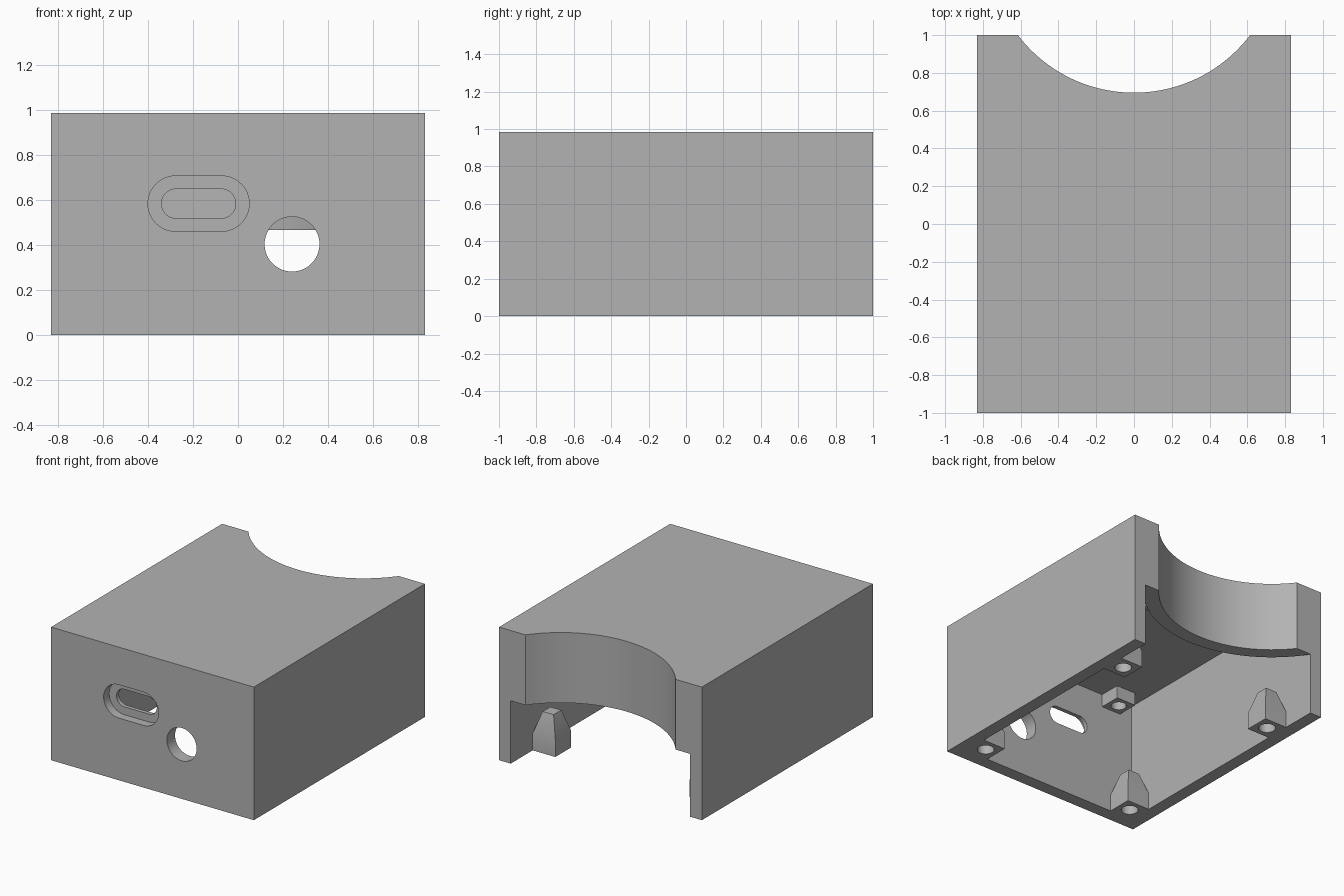
import bpy, bmesh, math
from mathutils import Vector

cube = bpy.data.objects.get("Cube")
if cube:
    bpy.data.objects.remove(cube, do_unlink=True)

W, H, WALL = 0.83, 0.985, 0.095        # half width, height, wall thickness
INX, INY, CEIL = W - WALL, -1 + WALL, H - WALL
ARC_Y, ARC_R, OPEN_Z = 1.467, 0.772, 0.465

grey = bpy.data.materials.new("plain_grey")
grey.use_nodes = True
grey.diffuse_color = (0.45, 0.45, 0.45, 1)
grey.node_tree.nodes["Principled BSDF"].inputs["Base Color"].default_value = grey.diffuse_color


def new_object(name, bm):
    bmesh.ops.recalc_face_normals(bm, faces=bm.faces[:])
    mesh = bpy.data.meshes.new(name)
    bm.to_mesh(mesh)
    bm.free()
    mesh.materials.append(grey)
    obj = bpy.data.objects.new(name, mesh)
    bpy.context.scene.collection.objects.link(obj)
    return obj


def prism(name, points, low, high, axis="z"):
    """Extrude a flat outline along z, or an x/z outline along y."""
    bm = bmesh.new()
    place = (lambda p, d: (p[0], p[1], d)) if axis == "z" else (lambda p, d: (p[0], d, p[1]))
    face = bm.faces.new([bm.verts.new(place(p, low)) for p in points])
    out = bmesh.ops.extrude_face_region(bm, geom=[face])
    verts = [v for v in out["geom"] if isinstance(v, bmesh.types.BMVert)]
    bmesh.ops.translate(bm, verts=verts, vec=Vector(place((0, 0), high - low)))
    return new_object(name, bm)


def rect(x0, x1, y0, y1):
    return [(x0, y0), (x1, y0), (x1, y1), (x0, y1)]


def pill(cx, cy, radius, half=0.0, steps=24):
    """Outline of a circle, or of a slot when half is above zero."""
    pts = []
    for side, start in ((1, -math.pi / 2), (-1, math.pi / 2)):
        for i in range(steps if half == 0 else steps + 1):
            a = start + math.pi * i / steps
            pts.append((cx + side * half + radius * math.cos(a), cy + radius * math.sin(a)))
    return pts


def cut(target, cutter):
    cutter.hide_render = True
    mod = target.modifiers.new("cut", "BOOLEAN")
    mod.operation, mod.solver, mod.object = "DIFFERENCE", "EXACT", cutter
    bpy.context.view_layer.objects.active = target
    bpy.ops.object.modifier_apply(modifier=mod.name)
    bpy.data.objects.remove(cutter, do_unlink=True)


def smooth(obj):
    bpy.ops.object.select_all(action="DESELECT")
    obj.select_set(True)
    bpy.context.view_layer.objects.active = obj
    bpy.ops.object.shade_smooth_by_angle(angle=math.radians(30))


# Housing with a round bite out of the back
housing = prism("housing", rect(-W, W, -1, 1), 0, H)
cut(housing, prism("back_bite", pill(0, ARC_Y, ARC_R, steps=64), -0.2, H + 0.2))

# Inside: full room that follows the curved wall, and an open back below it
inner_r = ARC_R + WALL + 0.008
span = math.asin(INX / inner_r)
room = [(-INX, INY), (INX, INY)]
for i in range(49):
    a = span - 2 * span * i / 48
    room.append((inner_r * math.sin(a), ARC_Y - inner_r * math.cos(a)))
cut(housing, prism("room", room, -0.1, CEIL))
cut(housing, prism("back_opening", rect(-INX, INX, INY, 1.2), -0.2, OPEN_Z))

# Front openings: recessed slot and round hole
cut(housing, prism("slot_recess", pill(-0.175, 0.583, 0.123, 0.102), -1.2, -0.935, "y"))
cut(housing, prism("slot", pill(-0.175, 0.583, 0.065, 0.1), -1.2, -0.8, "y"))
cut(housing, prism("round_hole", pill(0.24, 0.403, 0.122), -1.2, -0.8, "y"))
smooth(housing)


# Screw posts: square block with a tapered top and a hole from below
def screw_post(name, cx, cy):
    half = 0.0925
    bm = bmesh.new()
    rings = []
    for r, z in ((half, 0), (half, 0.125), (0.045, 0.282)):
        rings.append([bm.verts.new((x, y, z)) for x, y in rect(cx - r, cx + r, cy - r, cy + r)])
    for a, b in zip(rings, rings[1:]):
        for i in range(4):
            j = (i + 1) % 4
            bm.faces.new((a[i], a[j], b[j], b[i]))
    bm.faces.new(rings[0])
    bm.faces.new(rings[-1])
    post = new_object(name, bm)
    cut(post, prism("post_hole", pill(cx, cy, 0.058, steps=16), -0.1, 0.12))
    smooth(post)


# Small board standoffs under the ceiling
def standoff(name, cx, cy):
    half = 0.08
    block = prism(name, rect(cx - half, cx + half, cy - half, cy + half), CEIL - 0.095, CEIL)
    cut(block, prism("standoff_hole", pill(cx, cy, 0.052, steps=16), 0.5, CEIL - 0.01))
    smooth(block)


for label, sx in (("left", 1), ("right", -1)):
    screw_post("front_post_" + label, sx * 0.6425, -0.8125)
    screw_post("back_post_" + label, sx * 0.6425, 0.65)
    standoff("front_standoff_" + label, -0.175 + sx * 0.38, -0.825)
    standoff("back_standoff_" + label, -0.175 + sx * 0.38, 0.38)
